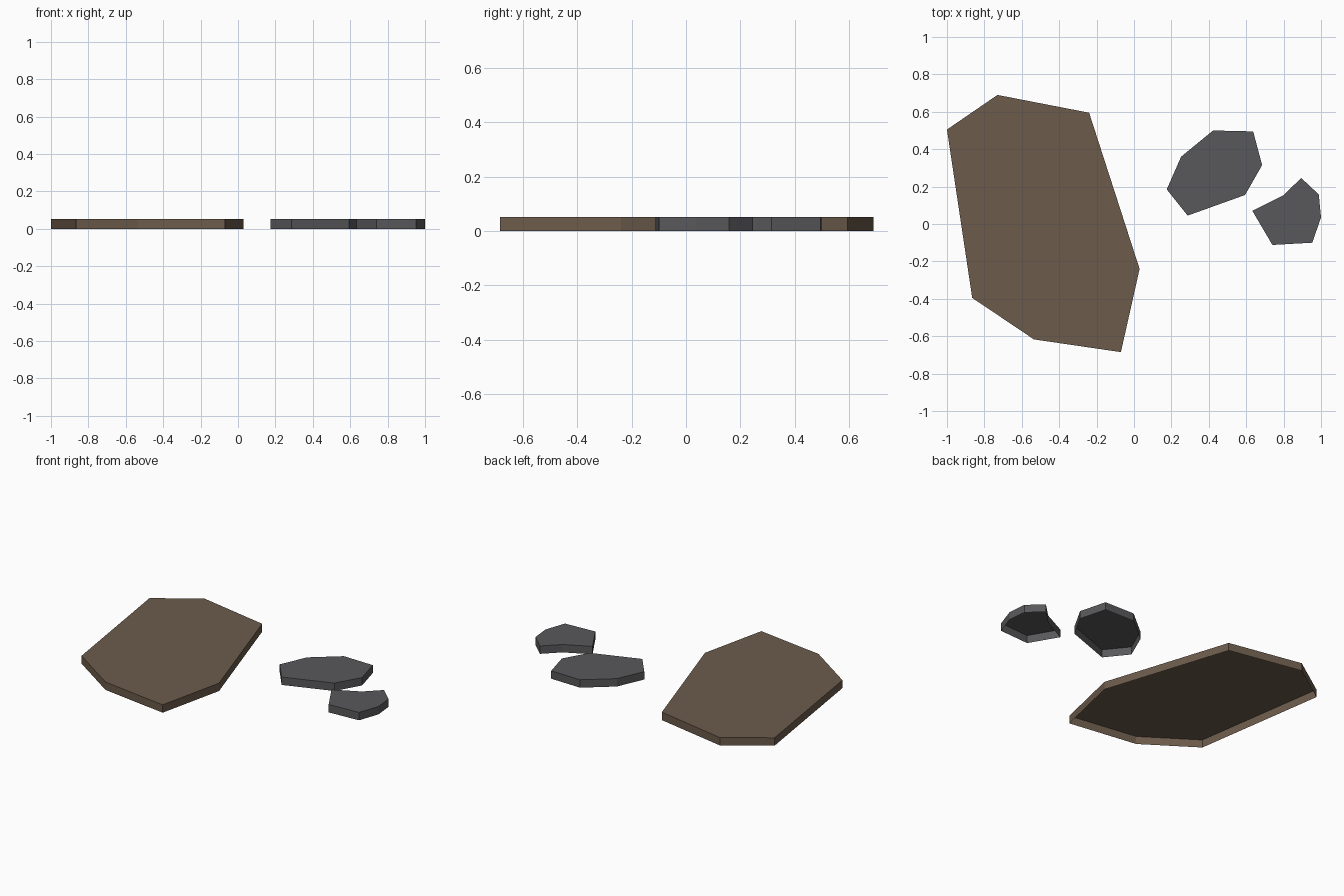
import bpy
import bmesh

HEIGHT = 0.052

cube = bpy.data.objects.get("Cube")
if cube:
    bpy.data.objects.remove(cube, do_unlink=True)


def make_material(name, colour):
    mat = bpy.data.materials.new(name)
    mat.use_nodes = True
    mat.diffuse_color = colour
    mat.node_tree.nodes["Principled BSDF"].inputs["Base Color"].default_value = colour
    return mat


def make_slab(name, outline, mat):
    """Flat outline (anticlockwise) with a skirt down to the ground, open below."""
    bm = bmesh.new()
    top = bm.faces.new([bm.verts.new((x, y, HEIGHT)) for x, y in outline])
    skirt = bmesh.ops.extrude_edge_only(bm, edges=list(top.edges))
    for v in skirt["geom"]:
        if isinstance(v, bmesh.types.BMVert):
            v.co.z = 0
    bmesh.ops.recalc_face_normals(bm, faces=bm.faces)
    top.normal_update()
    if top.normal.z < 0:
        bmesh.ops.reverse_faces(bm, faces=bm.faces)
    mesh = bpy.data.meshes.new(name)
    bm.to_mesh(mesh)
    bm.free()
    mesh.materials.append(mat)
    obj = bpy.data.objects.new(name, mesh)
    bpy.context.collection.objects.link(obj)
    return obj


brown = make_material("brown_stone", (0.150, 0.106, 0.071, 1))
grey = make_material("grey_stone", (0.099, 0.098, 0.104, 1))

# Large brown slab
make_slab("large_slab", [
    (-1.0, 0.505), (-0.865, -0.395), (-0.535, -0.617), (-0.07, -0.685),
    (0.03, -0.24), (-0.24, 0.595), (-0.73, 0.69)], brown)

# Medium grey stone
make_slab("medium_stone", [
    (0.175, 0.185), (0.287, 0.045), (0.594, 0.155), (0.685, 0.315),
    (0.637, 0.495), (0.423, 0.5), (0.252, 0.36)], grey)

# Small grey stone
make_slab("small_stone", [
    (0.633, 0.07), (0.74, -0.112), (0.953, -0.1), (1.0, 0.035),
    (0.988, 0.158), (0.894, 0.246), (0.797, 0.152)], grey)
